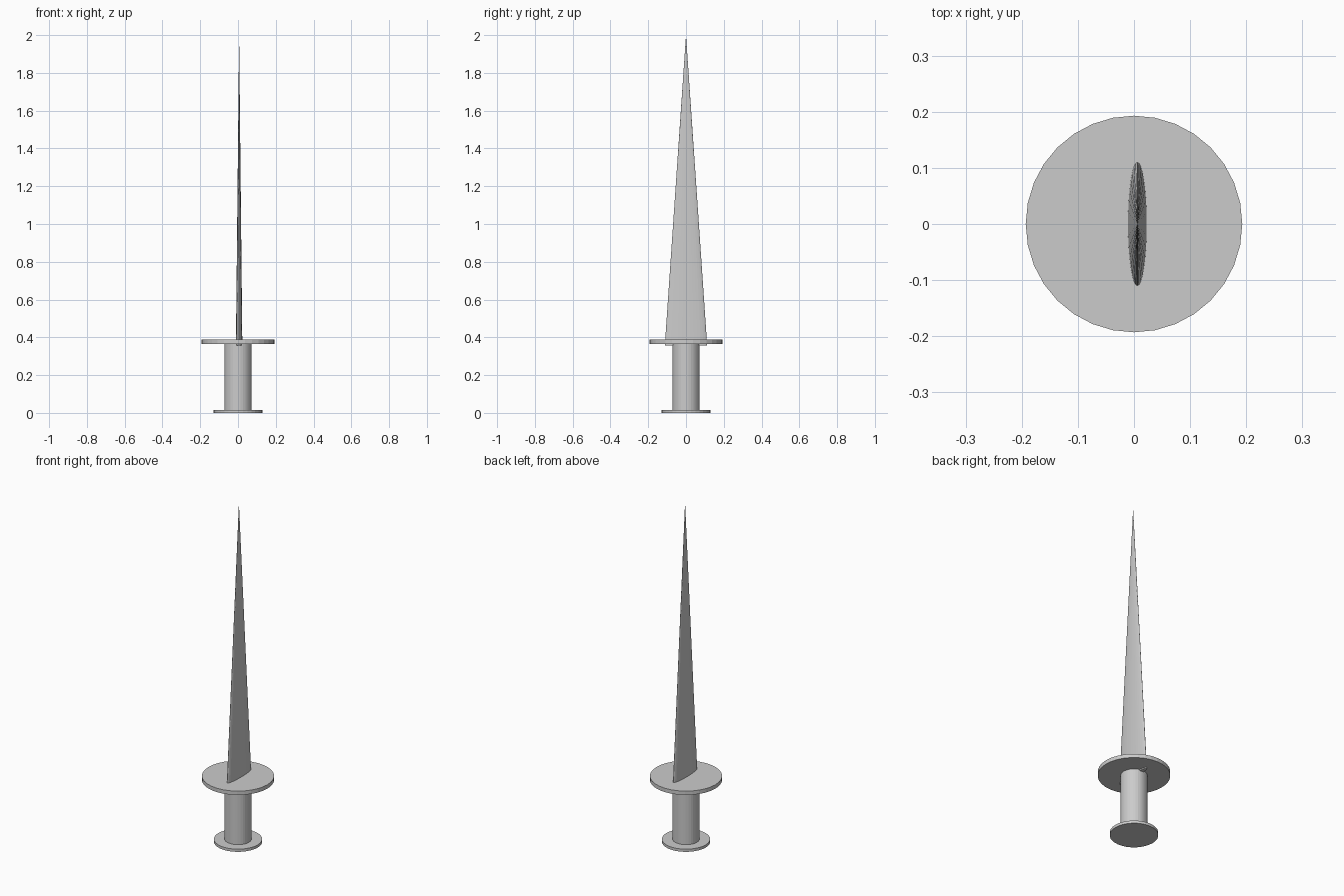
import bpy

if "Cube" in bpy.data.objects:
    bpy.data.objects.remove(bpy.data.objects["Cube"])


def disc(name, radius, z0, z1):
    """Upright 32-sided cylinder between two heights."""
    bpy.ops.mesh.primitive_cylinder_add(vertices=32, radius=radius, depth=z1 - z0,
                                        location=(0, 0, (z0 + z1) / 2))
    bpy.context.object.name = name


# Hilt: pommel, grip and round guard
disc("pommel", 0.129, 0.0, 0.016)
disc("grip", 0.072, 0.008, 0.375)
disc("guard", 0.193, 0.365, 0.388)

# Blade: flattened cone whose base pokes just below the guard
base, tip = 0.358, 2.0
bpy.ops.mesh.primitive_cone_add(vertices=32, radius1=1, radius2=0, depth=tip - base,
                                location=(0.006, 0, (base + tip) / 2))
blade = bpy.context.object
blade.name = "blade"
blade.scale = (0.017, 0.112, 1)
bpy.ops.object.transform_apply(location=False, rotation=False, scale=True)
